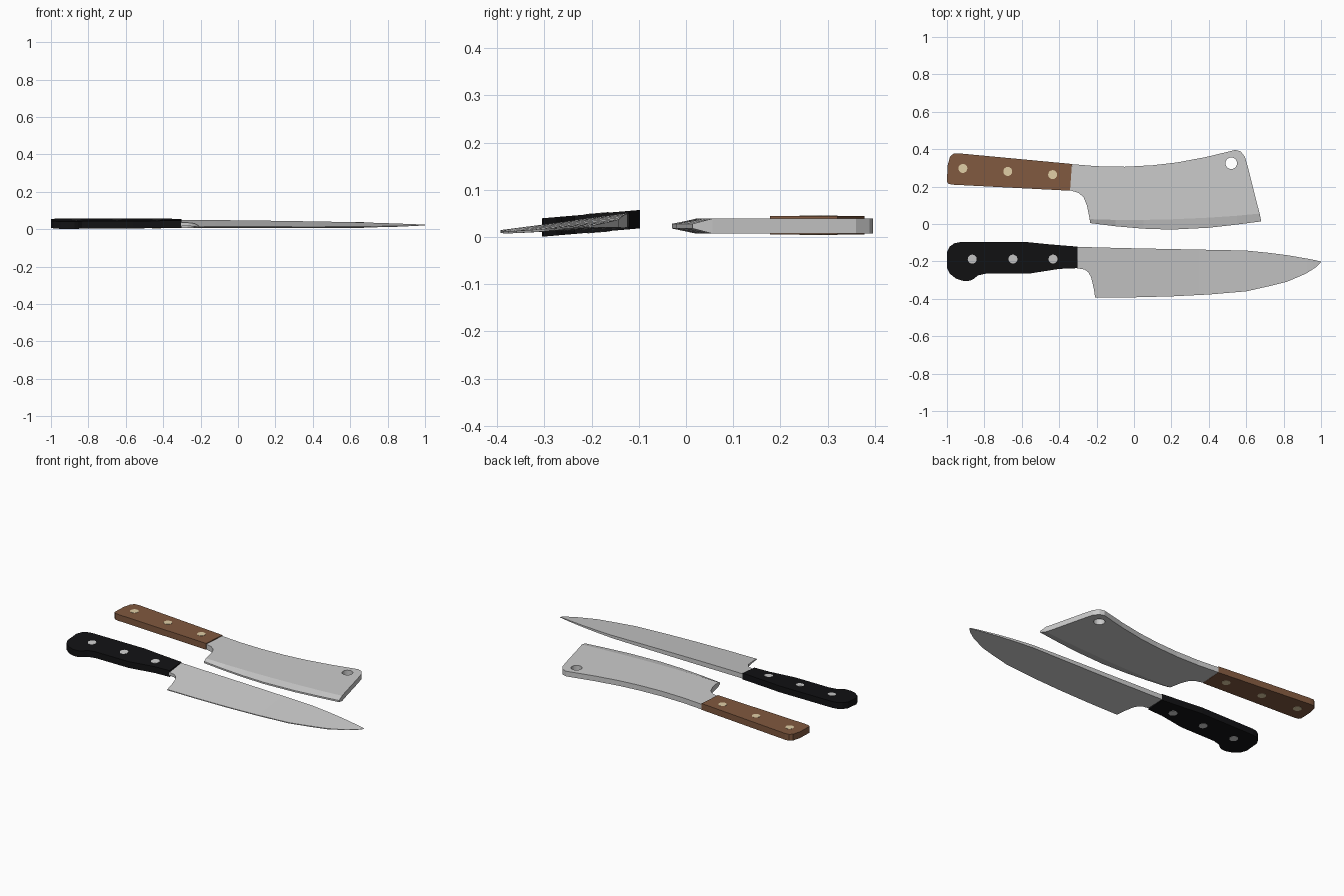
import bpy, bmesh, math

if "Cube" in bpy.data.objects:
    bpy.data.objects.remove(bpy.data.objects["Cube"])

def material(name, rgb):
    m = bpy.data.materials.new(name)
    m.diffuse_color = (*rgb, 1)
    m.use_nodes = True
    m.node_tree.nodes["Principled BSDF"].inputs["Base Color"].default_value = m.diffuse_color
    return m

WOOD = material("wood", (0.22, 0.1, 0.05))
BRASS = material("brass", (0.75, 0.62, 0.38))
BLACK = material("black", (0.006, 0.006, 0.007))
TILT = 0.085

def tilt_z(y):
    # the chef's knife leans on its cutting edge
    return 0.029 + TILT * (y + 0.2)

def finish(name, bm, mat=None):
    bmesh.ops.recalc_face_normals(bm, faces=bm.faces)
    me = bpy.data.meshes.new(name)
    bm.to_mesh(me)
    bm.free()
    ob = bpy.data.objects.new(name, me)
    bpy.context.collection.objects.link(ob)
    if mat:
        me.materials.append(mat)
    return ob

def slab(name, outline, zmid, half, mat=None):
    # flat plate from an outline; zmid gives the mid-plane height at y
    bm = bmesh.new()
    low = [bm.verts.new((x, y, zmid(y) - half)) for x, y in outline]
    top = [bm.verts.new((x, y, zmid(y) + half)) for x, y in outline]
    bm.faces.new(low)
    bm.faces.new(top)
    n = len(low)
    for i in range(n):
        j = (i + 1) % n
        bm.faces.new((low[i], low[j], top[j], top[i]))
    return finish(name, bm, mat)

def loft(name, sections):
    # joins four-cornered sections into a closed solid
    bm = bmesh.new()
    rings = [[bm.verts.new(p) for p in s] for s in sections]
    for a, b in zip(rings, rings[1:]):
        for i in range(4):
            j = (i + 1) % 4
            bm.faces.new((a[i], a[j], b[j], b[i]))
    bm.faces.new(rings[0])
    bm.faces.new(rings[-1])
    return finish(name, bm)

def pin(name, x, y, z, r, depth, rot=0, mat=None):
    bpy.ops.mesh.primitive_cylinder_add(vertices=24, radius=r, depth=depth,
                                        location=(x, y, z), rotation=(rot, 0, 0))
    ob = bpy.context.object
    ob.name = name
    if mat:
        ob.data.materials.append(mat)
    return ob

# cleaver blade: plate with the lower boundary on the bevel line
ZC, HALF = 0.023, 0.016
bevel = [(-0.237, 0.026), (-0.1, 0.022), (0.05, 0.022), (0.2, 0.025),
         (0.4, 0.034), (0.55, 0.044), (0.672, 0.056)]
edge = [(-0.235, 0.005), (-0.1, -0.012), (0.05, -0.025), (0.2, -0.03),
        (0.4, -0.02), (0.55, -0.003), (0.68, 0.014)]
back = [(0.66, 0.1), (0.635, 0.2), (0.61, 0.3), (0.593, 0.36), (0.57, 0.388),
        (0.543, 0.396), (0.38, 0.357), (0.23, 0.329), (0.1, 0.314), (-0.05, 0.306),
        (-0.2, 0.309), (-0.332, 0.32), (-0.342, 0.18), (-0.3, 0.168),
        (-0.27, 0.145), (-0.252, 0.1)]
cleaver = slab("cleaver_blade", bevel + back, lambda y: ZC, HALF)

# hanging hole
cutter = pin("hole_cutter", 0.52, 0.325, ZC, 0.031, 0.2)
cutter.hide_render = True
mod = cleaver.modifiers.new("hole", 'BOOLEAN')
mod.object = cutter
mod.solver = 'EXACT'
bpy.context.view_layer.objects.active = cleaver
bpy.ops.object.modifier_apply(modifier=mod.name)
bpy.data.objects.remove(cutter)

# cleaver ground edge
loft("cleaver_edge", [[(*b, ZC + HALF), (*b, ZC - HALF), (*e, ZC - 0.005), (*e, ZC + 0.005)]
                      for b, e in zip(bevel, edge)])

# cleaver handle
slab("cleaver_handle", [(-0.332, 0.321), (-0.94, 0.378), (-0.965, 0.376), (-0.984, 0.36),
                        (-0.997, 0.31), (-1, 0.225), (-0.99, 0.214), (-0.965, 0.21),
                        (-0.342, 0.178)], lambda y: 0.025, 0.0195, WOOD)
for i, (x, y) in enumerate([(-0.915, 0.297), (-0.675, 0.281), (-0.435, 0.264)]):
    pin(f"cleaver_rivet_{i + 1}", x, y, 0.025, 0.024, 0.0415, 0, BRASS)

# chef's knife blade: x, spine y, lower y
stations = [(-0.305, -0.122, -0.237), (-0.265, -0.123, -0.243), (-0.245, -0.124, -0.257),
            (-0.23, -0.124, -0.283), (-0.215, -0.125, -0.345), (-0.208, -0.125, -0.393),
            (0.0, -0.13, -0.392), (0.2, -0.134, -0.387), (0.4, -0.138, -0.377),
            (0.6, -0.142, -0.36), (0.72, -0.154, -0.333), (0.82, -0.167, -0.308),
            (0.92, -0.184, -0.265), (0.975, -0.195, -0.23), (1.0, -0.201, -0.205)]
sections = []
for x, s, e in stations:
    along = (x + 0.305) / 1.305
    drop = 0.007 * along
    hs = 0.0145 * (1 - 0.85 * along ** 2)
    f = (s - e) / 0.268 if x < -0.2 else 1
    he = hs + (0.0025 - hs) * f
    if x > 0.9:
        he = 0.001
    zs, ze = tilt_z(s) - drop, tilt_z(e) - drop
    sections.append([(x, s, zs + hs), (x, s, zs - hs), (x, e, ze - he), (x, e, ze + he)])
knife = loft("chef_blade", sections)
bpy.ops.object.select_all(action='DESELECT')
knife.select_set(True)
bpy.context.view_layer.objects.active = knife
bpy.ops.object.shade_smooth_by_angle(angle=math.radians(25))

# chef's knife handle
slab("chef_handle", [(-0.302, -0.121), (-0.45, -0.109), (-0.57, -0.097), (-0.93, -0.097),
                     (-0.96, -0.103), (-0.985, -0.12), (-1, -0.15), (-1, -0.235),
                     (-0.985, -0.265), (-0.95, -0.293), (-0.91, -0.305), (-0.875, -0.303),
                     (-0.855, -0.292), (-0.835, -0.275), (-0.79, -0.265), (-0.56, -0.265),
                     (-0.4, -0.24), (-0.302, -0.236)], tilt_z, 0.0195, BLACK)
for i, x in enumerate([-0.865, -0.647, -0.433]):
    pin(f"chef_rivet_{i + 1}", x, -0.186, tilt_z(-0.186), 0.024, 0.0412, math.atan(TILT))
